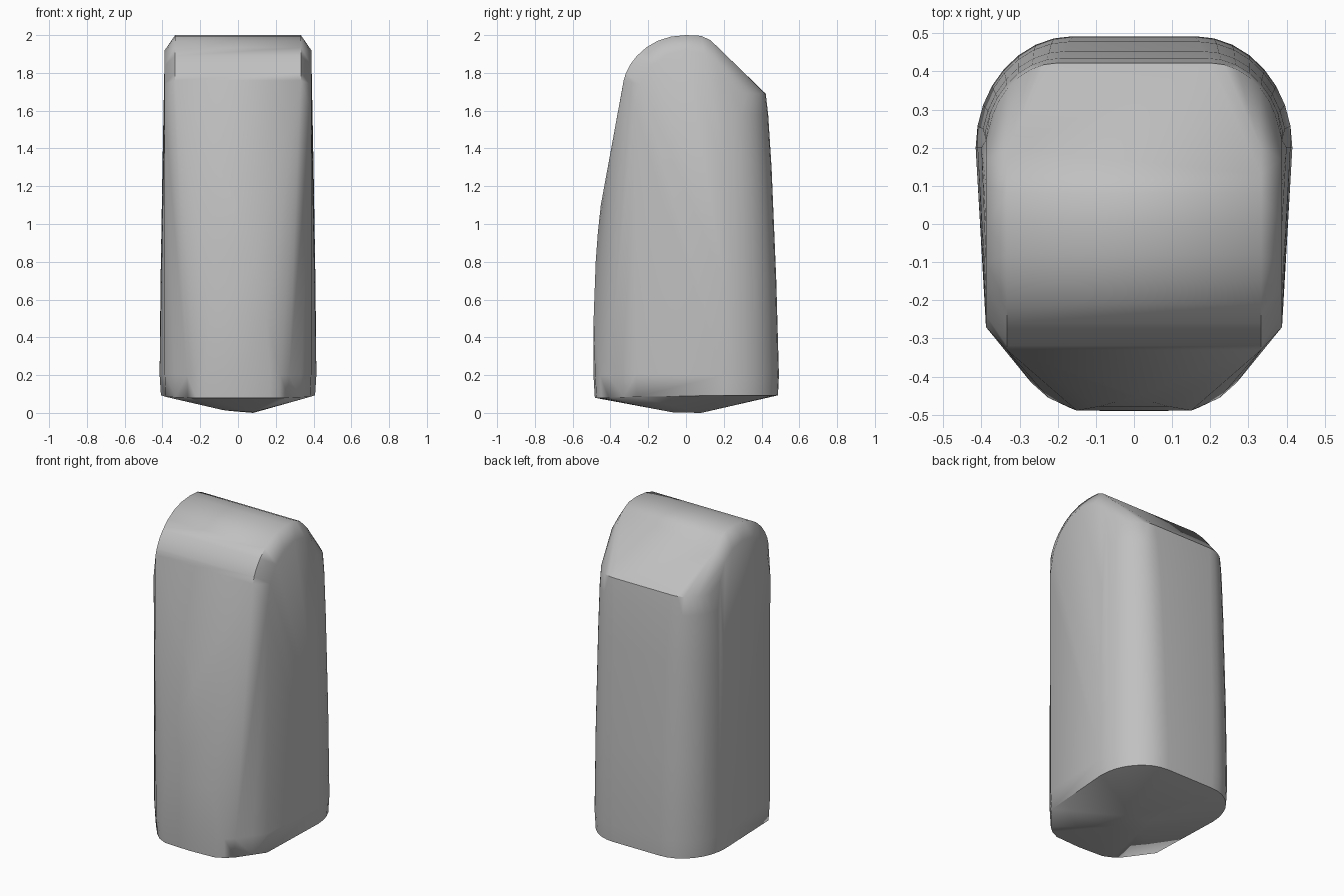
import bpy, bmesh, math

cube = bpy.data.objects.get("Cube")
if cube:
    bpy.data.objects.remove(cube, do_unlink=True)

grey = bpy.data.materials.new("plain grey")
grey.use_nodes = True
colour = (0.53, 0.53, 0.53, 1)
grey.diffuse_color = colour
grey.node_tree.nodes["Principled BSDF"].inputs["Base Color"].default_value = colour

points = []


def pair(x, y, z):
    """Add a point and its mirror image."""
    points.extend([(x, y, z), (-x, y, z)])


def back_corner(z, side, side_y, flat, back):
    """Rounded rear corner from the side wall to the flat back."""
    for i in range(9):
        a = math.pi / 2 * i / 8
        pair(flat + (side - flat) * math.cos(a),
             side_y + (back - side_y) * math.sin(a), z)


# Lower body: rounded rear, straight sides, tapered front
front = [(0.388, -0.265), (0.335, -0.335), (0.27, -0.415),
         (0.225, -0.455), (0.17, -0.481), (0.0, -0.49)]
for z, shrink in ((0.2, 1.0), (0.08, 0.985)):
    for x, y in front:
        pair(x * shrink, y * shrink, z + 0.005 * (y > -0.4))
back_corner(0.2, 0.415, 0.2, 0.16, 0.492)
back_corner(0.093, 0.408, 0.2, 0.16, 0.487)

# Rear wall leaning inwards up to the ridge
back_corner(0.7, 0.41, 0.2, 0.17, 0.478)
back_corner(1.3, 0.4, 0.2, 0.18, 0.453)
back_corner(1.58, 0.393, 0.2, 0.19, 0.435)
back_corner(1.69, 0.385, 0.2, 0.2, 0.422)

# Front bulge narrowing upwards to a point
for x, y, z in ((0.15, -0.489, 0.5), (0.09, -0.478, 0.8),
                (0.05, -0.467, 0.95), (0.01, -0.451, 1.1)):
    pair(x, y, z)

# Rounded crown and the smaller arches at its sides
crown = [(-0.33, 1.76), (-0.318, 1.80), (-0.295, 1.845), (-0.26, 1.89),
         (-0.21, 1.935), (-0.15, 1.97), (-0.08, 1.992), (0, 2.0),
         (0.08, 1.996), (0.13, 1.973), (0.2, 1.905)]
for y, z in crown:
    pair(0.333, y, z)
arch = [(-0.27, 1.6), (-0.24, 1.74), (-0.18, 1.84), (-0.1, 1.9), (0, 1.92),
        (0.1, 1.9), (0.17, 1.85), (0.22, 1.75)]
for y, z in arch:
    pair(0.388, y, z)

# Shallow pointed underside
points += [(-0.08, -0.05, 0.015), (0.08, -0.07, 0.003),
           (0.08, 0.08, 0.0), (-0.04, 0.09, 0.01)]

# Body: one closed convex shell
bm = bmesh.new()
for p in points:
    bm.verts.new(p)
bmesh.ops.remove_doubles(bm, verts=bm.verts[:], dist=0.0005)
hull = bmesh.ops.convex_hull(bm, input=bm.verts[:])
loose = {v for v in hull["geom_interior"] if isinstance(v, bmesh.types.BMVert)}
loose |= {v for v in bm.verts if not v.link_faces}
bmesh.ops.delete(bm, geom=list(loose), context="VERTS")
bmesh.ops.dissolve_limit(bm, angle_limit=math.radians(0.5),
                         verts=bm.verts[:], edges=bm.edges[:])
bmesh.ops.recalc_face_normals(bm, faces=bm.faces[:])

# Crisp ridge at the top of the rear wall
for e in bm.edges:
    if all(abs(v.co.z - 1.69) < 0.005 and v.co.y > 0.4 for v in e.verts):
        e.smooth = False

mesh = bpy.data.meshes.new("body")
bm.to_mesh(mesh)
bm.free()
mesh.materials.append(grey)
body = bpy.data.objects.new("body", mesh)
bpy.context.collection.objects.link(body)
bpy.ops.object.select_all(action="DESELECT")
body.select_set(True)
bpy.context.view_layer.objects.active = body
bpy.ops.object.shade_smooth_by_angle(angle=math.radians(58))
